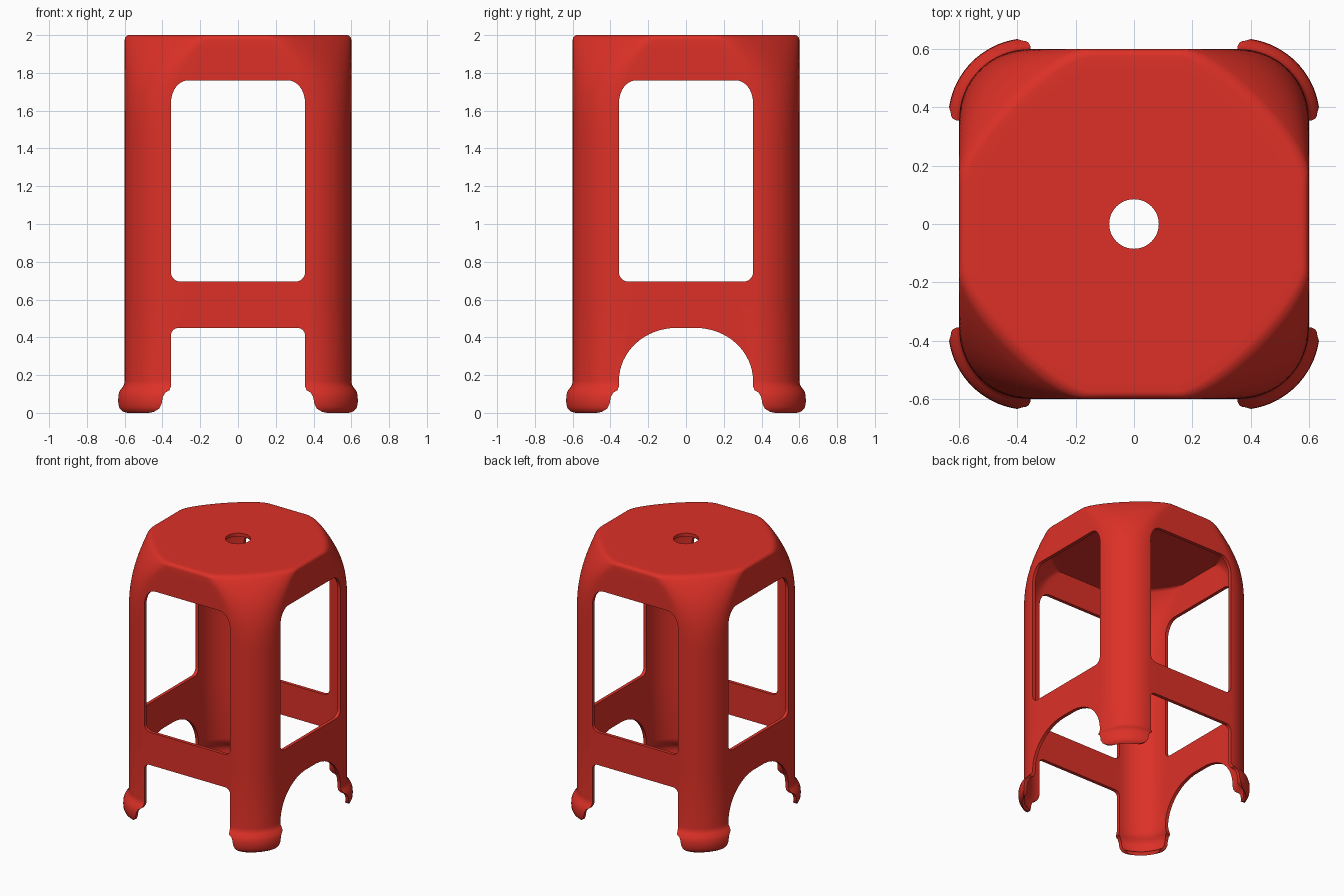
import bpy, bmesh, math
from mathutils import Vector

if "Cube" in bpy.data.objects:
    bpy.data.objects.remove(bpy.data.objects["Cube"])

WALL, ARC, FLAT = 0.025, 20, 5


def section(offset, blend, scale):
    """Outline: rounded square (blend 0) turning into a soft octagon (blend 1)."""
    r, half = 0.24 + offset, 0.6 + offset
    base = [(half, 0.36 * i / FLAT) for i in range(FLAT)]
    top = [(0.6, 0.15 * i / FLAT) for i in range(FLAT)]
    h = 0.12
    bez = [(0.6, 0.15), (0.6, 0.15 + h), (0.15 + h, 0.6), (0.15, 0.6)]
    for i in range(ARC + 1):
        t = i / ARC
        a = t * math.pi / 2
        base.append((0.36 + r * math.cos(a), 0.36 + r * math.sin(a)))
        w = ((1 - t) ** 3, 3 * t * (1 - t) ** 2, 3 * t * t * (1 - t), t ** 3)
        top.append(tuple(sum(k * p[j] for k, p in zip(w, bez)) for j in (0, 1)))
    for i in range(FLAT - 1, 0, -1):
        base.append((0.36 * i / FLAT, half))
        top.append((0.15 * i / FLAT, 0.6))
    quarter = [Vector(b).lerp(Vector(t), blend) * scale for b, t in zip(base, top)]
    pts = []
    for q in range(4):
        for x, y in quarter:
            for _ in range(q):
                x, y = -y, x
            pts.append((x, y))
    return pts


def activate(ob):
    bpy.ops.object.select_all(action='DESELECT')
    ob.select_set(True)
    bpy.context.view_layer.objects.active = ob


def add_object(name, bm):
    me = bpy.data.meshes.new(name)
    bm.to_mesh(me)
    bm.free()
    ob = bpy.data.objects.new(name, me)
    bpy.context.collection.objects.link(ob)
    return ob


# Shell: flared feet, straight legs, shoulders drawn in towards the seat
rings = [(z, section(o, 0, 1)) for z, o in [
    (0, .012), (.01, .026), (.03, .035), (.06, .038), (.09, .036), (.115, .028),
    (.135, .012), (.15, .003), (.17, 0), (.58, 0), (1.1, 0), (1.45, 0)]]
for i in range(1, 13):
    z = 1.45 + 0.525 * i / 12
    rings.append((z, section(0, ((z - 1.45) / 0.55) ** 3, 1)))
for i in range(1, 6):                       # rounded seat rim
    a = i / 5 * math.pi / 2
    z = 1.975 + 0.025 * math.sin(a)
    rings.append((z, section(0, min(1, ((z - 1.45) / 0.55) ** 3),
                             1 - 0.025 * (1 - math.cos(a)) / 0.6)))
rim = rings[-1][1]
rings.append((2, [(x * 0.93, y * 0.93) for x, y in rim]))
rings.append((2, [tuple(Vector(p).normalized() * 0.085) for p in rim]))  # centre hole

bm = bmesh.new()
loops = [[bm.verts.new((x, y, z)) for x, y in pts] for z, pts in rings]
for a, b in zip(loops, loops[1:]):
    for i in range(len(a)):
        j = (i + 1) % len(a)
        bm.faces.new((a[i], a[j], b[j], b[i]))
stool = add_object("stool_shell", bm)
activate(stool)
mod = stool.modifiers.new("wall", 'SOLIDIFY')
mod.thickness, mod.offset, mod.use_even_offset = WALL, -1, True
bpy.ops.object.modifier_apply(modifier=mod.name)


def corner(cx, cz, rx, rz, a0, a1, n=10):
    return [(cx + rx * math.cos(math.radians(a0 + (a1 - a0) * i / n)),
             cz + rz * math.sin(math.radians(a0 + (a1 - a0) * i / n)))
            for i in range(n + 1)]


def cut(half_profile, along_x):
    """Cut a mirrored profile straight through two opposite sides."""
    prof = half_profile + [(-u, z) for u, z in reversed(half_profile)]
    bm = bmesh.new()
    vs = [bm.verts.new((-1, u, z) if along_x else (u, -1, z)) for u, z in prof]
    face = bm.faces.new(vs)
    ext = bmesh.ops.extrude_face_region(bm, geom=[face])
    moved = [v for v in ext["geom"] if isinstance(v, bmesh.types.BMVert)]
    bmesh.ops.translate(bm, verts=moved, vec=(2, 0, 0) if along_x else (0, 2, 0))
    bmesh.ops.recalc_face_normals(bm, faces=bm.faces)
    cutter = add_object("opening_cutter", bm)
    cutter.hide_render = True
    activate(stool)
    mod = stool.modifiers.new("opening", 'BOOLEAN')
    mod.operation, mod.solver, mod.object = 'DIFFERENCE', 'EXACT', cutter
    bpy.ops.object.modifier_apply(modifier=mod.name)
    bpy.data.objects.remove(cutter, do_unlink=True)


# Openings: tall windows on all sides, square gaps front and back, arches at the sides
window = (corner(.305, .745, .05, .05, -90, 0, 6)
          + corner(.265, 1.64, .09, .12, 0, 90))
foot_edge = [(.355, .14), (.363, .12), (.385, .107), (.398, .085), (.404, .05),
             (.418, .022), (.445, .006), (.48, -.002), (.48, -.1)]
foot_edge.reverse()
square_gap = foot_edge + corner(.315, .41, .04, .04, 0, 90, 6)
arch_gap = foot_edge + corner(.05, .17, .305, .28, 0, 90, 16)
for along_x, gap in ((False, square_gap), (True, arch_gap)):
    cut(window, along_x)
    cut(gap, along_x)

# Red plastic
mat = bpy.data.materials.new("red_plastic")
mat.diffuse_color = (0.72, 0.03, 0.02, 1)
mat.use_nodes = True
mat.node_tree.nodes["Principled BSDF"].inputs["Base Color"].default_value = mat.diffuse_color
stool.data.materials.clear()
stool.data.materials.append(mat)
activate(stool)
bpy.ops.object.shade_smooth_by_angle(angle=math.radians(35))
